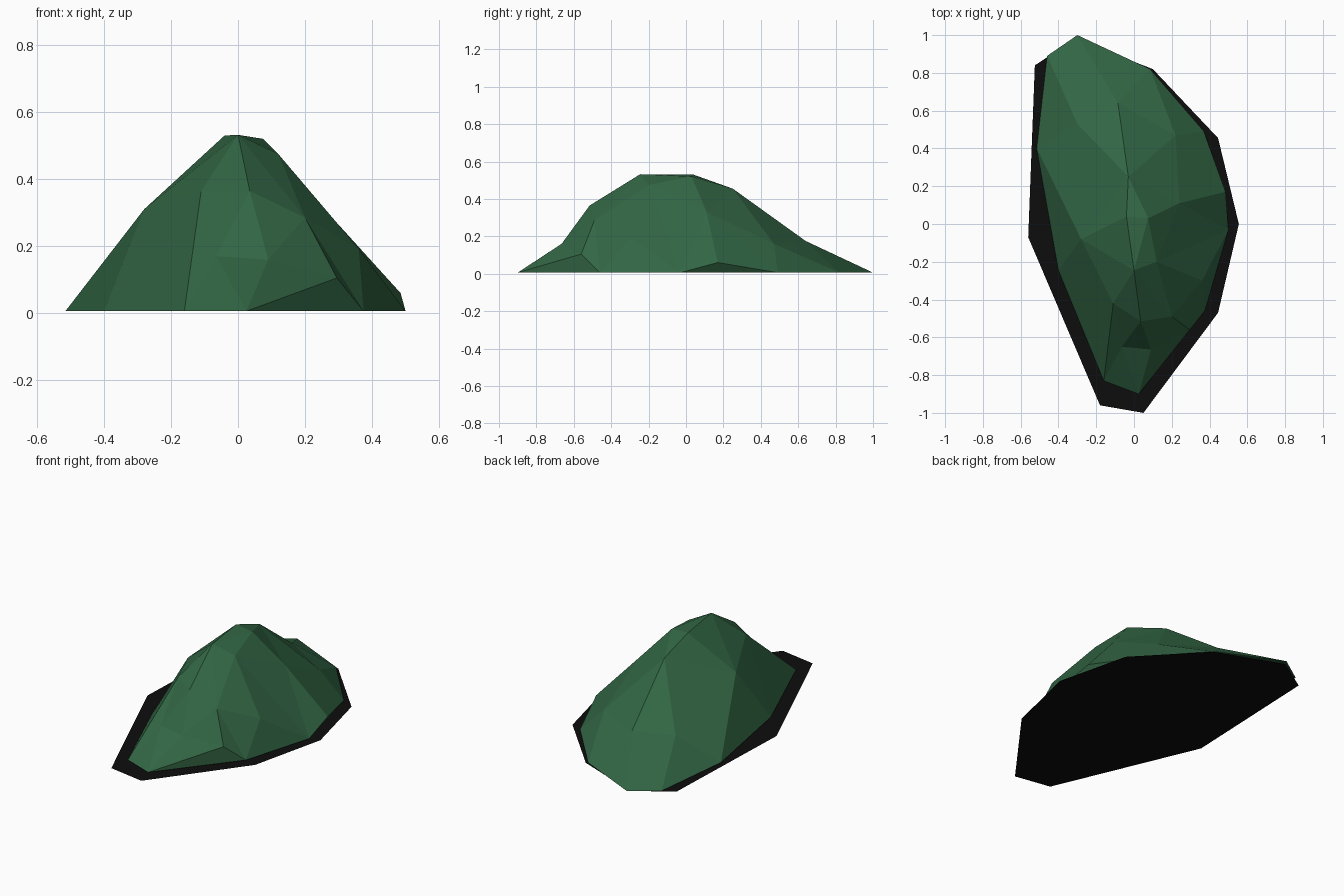
import bpy
from mathutils import Vector
from mathutils.geometry import delaunay_2d_cdt

if "Cube" in bpy.data.objects:
    bpy.data.objects.remove(bpy.data.objects["Cube"])


def material(name, rgb):
    m = bpy.data.materials.new(name)
    m.diffuse_color = (*rgb, 1)
    m.use_nodes = True
    m.node_tree.nodes["Principled BSDF"].inputs["Base Color"].default_value = m.diffuse_color
    return m


def add_object(name, verts, faces, mat):
    mesh = bpy.data.meshes.new(name)
    mesh.from_pydata(verts, [], faces)
    mesh.materials.append(mat)
    mesh.update()
    obj = bpy.data.objects.new(name, mesh)
    bpy.context.collection.objects.link(obj)
    return obj


green = material("forest green", (0.032, 0.133, 0.058))
black = material("black", (0.004, 0.004, 0.004))

# Flat black footprint under the hill
plate = [(-0.56, -0.07), (-0.18, -0.96), (0.05, -1.0), (0.445, -0.47), (0.555, 0),
         (0.445, 0.455), (0.1, 0.82), (-0.31, 0.98), (-0.525, 0.84)]
add_object("base_plate", [(x, y, 0) for x, y in plate], [range(len(plate))], black)

# Hill rim, counter-clockwise; two rim points are lifted off the ground
G = 0.006
rim = [(-0.46, 0.89, G), (-0.515, 0.40, G), (-0.40, -0.245, G), (-0.16, -0.83, G),
       (0.025, -0.90, G), (0.295, -0.56, 0.105), (0.375, -0.46, G), (0.50, -0.03, G),
       (0.485, 0.17, 0.06), (0.37, 0.49, G), (0.085, 0.82, G), (-0.30, 1.0, G)]

# Summit ridge from back to front, then the points on the slopes
ridge = [(-0.085, 0.64, 0.175), (-0.03, 0.25, 0.455), (-0.04, 0.04, 0.53),
         (0, -0.245, 0.532), (0.035, -0.515, 0.365)]
slopes = [(0.075, 0.03, 0.52), (0.12, -0.2, 0.475), (-0.11, -0.42, 0.365),
          (0.2, -0.49, 0.285), (-0.065, -0.65, 0.17), (0.09, -0.665, 0.16),
          (-0.28, -0.08, 0.31), (-0.3, 0.53, 0.162), (0.22, 0.47, 0.16),
          (0.24, 0.11, 0.33), (0.36, -0.3, 0.193)]
points = rim + ridge + slopes
n, r = len(rim), len(ridge)
s = n + r  # first slope point

# Creases kept as edges while the surface is triangulated
edges = [(i, (i + 1) % n) for i in range(n)]
edges += [(n + i, n + i + 1) for i in range(r - 1)]
edges += [(s, s + 1), (s + 2, 3), (0, s + 7), (1, s + 6)]
result = delaunay_2d_cdt([Vector(p[:2]) for p in points], edges, [], 1, 1e-5)
source = result[3]
faces = [[source[i][0] for i in f] for f in result[2]]

# Undercut triangles beneath the lifted rim points
faces += [(i - 1, i + 1, i) for i in (5, 8)]
add_object("hill", points, faces, green)
